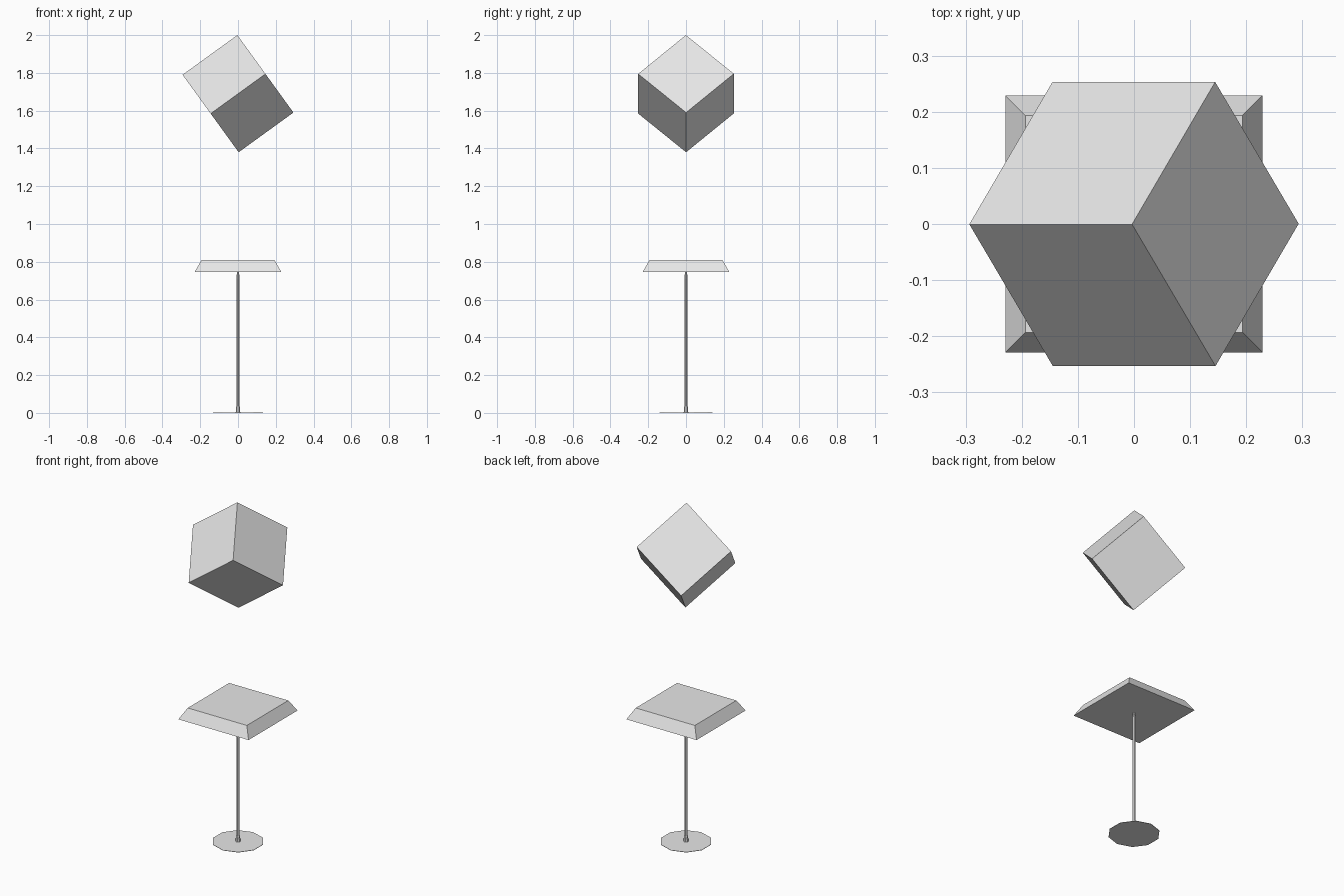
import bpy
import bmesh
import math
from mathutils import Matrix, Vector

old = bpy.data.objects.get("Cube")
if old:
    bpy.data.objects.remove(old, do_unlink=True)

grey = bpy.data.materials.new("light grey")
grey.use_nodes = True
grey.diffuse_color = (0.8, 0.8, 0.8, 1)
grey.node_tree.nodes["Principled BSDF"].inputs["Base Color"].default_value = (0.8, 0.8, 0.8, 1)


def finish(name, bm):
    bmesh.ops.recalc_face_normals(bm, faces=bm.faces)
    mesh = bpy.data.meshes.new(name)
    bm.to_mesh(mesh)
    bm.free()
    mesh.materials.append(grey)
    obj = bpy.data.objects.new(name, mesh)
    bpy.context.collection.objects.link(obj)
    return obj


def lathe(name, profile, sides, turn=0.0):
    """Closed solid from (radius, height) rings with flat sides."""
    bm = bmesh.new()
    rings = []
    for r, z in profile:
        angles = [turn + math.tau * i / sides for i in range(sides)]
        rings.append([bm.verts.new((r * math.cos(a), r * math.sin(a), z)) for a in angles])
    for low, high in zip(rings, rings[1:]):
        for i in range(sides):
            j = (i + 1) % sides
            bm.faces.new((low[i], low[j], high[j], high[i]))
    bm.faces.new(rings[0][::-1])
    bm.faces.new(rings[-1])
    return finish(name, bm)


# Thin base disc
lathe("base_disc", [(0.14, 0), (0.14, 0.002)], 10, math.pi / 2)

# Slim pole with a foot collar and a narrowed tip
lathe("pole", [(0.013, 0.001), (0.012, 0.03), (0.0095, 0.035),
               (0.0095, 0.71), (0.007, 0.735), (0.007, 0.752)], 8, math.pi / 8)

# Square table top with sloping sides
root2 = math.sqrt(2)
lathe("table_top", [(0.229 * root2, 0.747), (0.193 * root2, 0.81)], 4, math.pi / 4)

# Floating cube balanced on a corner: its edges run down from the top corner
edge_x = Vector((-0.29, 0, -0.21)).normalized()
edge_y = Vector((0.15, 0.255, -0.205))
edge_y = (edge_y - edge_x * edge_y.dot(edge_x)).normalized()
edge_z = edge_x.cross(edge_y)
rotation = Matrix((edge_x, edge_y, edge_z)).transposed().to_4x4()
bm = bmesh.new()
bmesh.ops.create_cube(bm, size=0.358, matrix=Matrix.Translation((0, 0, 1.69)) @ rotation)
finish("floating_cube", bm)
